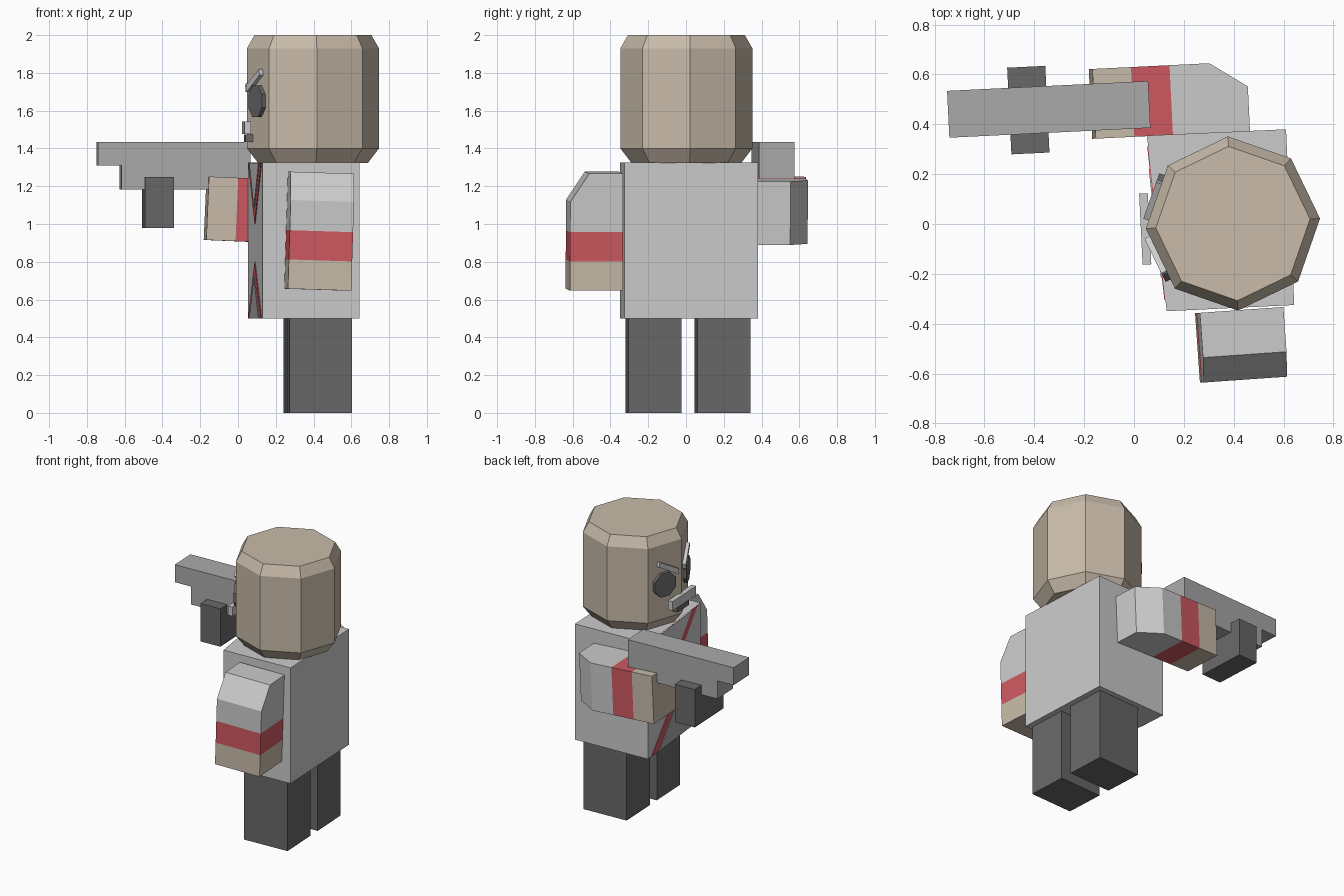
import bpy, bmesh, math
from mathutils import Matrix, Vector

if "Cube" in bpy.data.objects:
    bpy.data.objects.remove(bpy.data.objects["Cube"])

YAW = math.radians(2.8)


def material(name, r, g, b):
    m = bpy.data.materials.new(name)
    m.diffuse_color = (r, g, b, 1)
    m.use_nodes = True
    m.node_tree.nodes["Principled BSDF"].inputs["Base Color"].default_value = m.diffuse_color
    return m


TAN = material("tan", 0.58, 0.5, 0.4)
RED = material("red", 0.62, 0.1, 0.12)
BLACK = material("black", 0.14, 0.14, 0.14)
DARK = material("dark grey", 0.4, 0.4, 0.4)
CLOTH = material("cloth", 0.72, 0.72, 0.72)
WHITE = material("white", 0.88, 0.88, 0.88)


def finish(name, bm, mat, matrix=None):
    if matrix:
        bm.transform(matrix)
    bmesh.ops.recalc_face_normals(bm, faces=bm.faces)
    me = bpy.data.meshes.new(name)
    bm.to_mesh(me)
    bm.free()
    me.materials.append(mat)
    ob = bpy.data.objects.new(name, me)
    bpy.context.collection.objects.link(ob)
    return ob


def prism(name, pts, vec, mat, matrix=None):
    """Polygon swept along a vector."""
    bm = bmesh.new()
    face = bm.faces.new([bm.verts.new(p) for p in pts])
    ext = bmesh.ops.extrude_face_region(bm, geom=[face], use_keep_orig=True)
    verts = [v for v in ext["geom"] if isinstance(v, bmesh.types.BMVert)]
    bmesh.ops.translate(bm, verts=verts, vec=vec)
    return finish(name, bm, mat, matrix)


def box(name, centre, size, mat, rot=None):
    bm = bmesh.new()
    bmesh.ops.create_cube(bm, size=1)
    rot = rot or Matrix.Rotation(YAW, 4, 'Z')
    return finish(name, bm, mat, Matrix.Translation(centre) @ rot @ Matrix.Diagonal((*size, 1)))


def basis(x, y, z):
    return Matrix((x, y, z)).transposed().to_4x4()


# Legs
box("left_leg", (0.413, 0.193, 0.25), (0.332, 0.28, 0.5), BLACK)
box("right_leg", (0.431, -0.172, 0.25), (0.332, 0.28, 0.5), BLACK)

# Torso
A, B = Vector((0.052, 0.355, 0)), Vector((0.131, -0.35, 0))
prism("torso", [(p[0], p[1], 0.5) for p in (A, B, (0.643, -0.325), (0.61, 0.38))],
      (0, 0, 0.825), CLOTH)

# Coat front: collar opening and hem opening, each with red trim
across = (B - A).normalized()
out = Vector((across.y, -across.x, 0))
front = Matrix.Translation((A + B) / 2) @ basis(across, out, Vector((0, 0, 1)))
for part, edge, tip, fill in (("collar", 1.324, 1.0, WHITE), ("hem", 0.501, 0.8, DARK)):
    inner = tip + (edge - tip) * 0.27
    for name, w, t, d, m in ((part + "_trim", 0.31, tip, 0.004, RED),
                             (part + "_opening", 0.22, inner, 0.008, fill)):
        prism(name, [(-w, 0, edge), (w, 0, edge), (0, 0, t)], (0, d, 0), m, front)

# Arms: local z runs hand to shoulder, local y points outward
ARM = 0.31


def arm(side, matrix):
    h, w = 0.14, 0.168
    shapes = (("hand", TAN, [(-h, -ARM), (h, -ARM), (h, -0.155), (-h, -0.155)]),
              ("cuff", RED, [(-h, -0.155), (h, -0.155), (h, 0.0), (-h, 0.0)]),
              ("sleeve", CLOTH, [(-h, 0.0), (h, 0.0), (h, 0.16), (0.04, ARM), (-h, ARM)]))
    for part, mat, prof in shapes:
        prism(f"{side}_{part}", [(-w, y, z) for y, z in prof], (2 * w, 0, 0), mat, matrix)


arm("right", Matrix.Translation((0.432, -0.485, 0.962)) @ Matrix.Rotation(math.radians(4), 4, 'Z')
    @ Matrix.Rotation(math.radians(1.8), 4, 'Y')
    @ basis(Vector((-1, 0, 0)), Vector((0, -1, 0)), Vector((0, 0, 1))))
arm("left", Matrix.Translation((0.142, 0.497, 1.07)) @ Matrix.Rotation(YAW, 4, 'Z')
    @ Matrix.Rotation(math.radians(2.5), 4, 'Y')
    @ basis(Vector((0, 0, 1)), Vector((0, 1, 0)), Vector((1, 0, 0))))

# Head: eight-sided barrel
HC = Vector((0.397, 0.002, 0))
bm = bmesh.new()
rings = []
for r, z in ((0.29, 1.322), (0.35, 1.4), (0.35, 1.93), (0.31, 2.0)):
    rings.append([bm.verts.new((HC.x + r * math.cos(a), HC.y + r * math.sin(a), z))
                  for a in (math.radians(3.3 + 45 * k) for k in range(8))])
for lo, hi in zip(rings, rings[1:]):
    for k in range(8):
        bm.faces.new((lo[k], lo[k - 1], hi[k - 1], hi[k]))
bm.faces.new(rings[0])
bm.faces.new(rings[-1])
finish("head", bm, TAN)

# Eyes and brows on the two front facets
for side, deg, s in (("left", 160.8, -1), ("right", 205.8, 1)):
    n = Vector((math.cos(math.radians(deg)), math.sin(math.radians(deg)), 0))
    t = Vector((-n.y, n.x, 0))
    frame = Matrix.Translation(HC) @ basis(t, n, Vector((0, 0, 1)))
    prism(side + "_eye", [(0.09 * math.cos(a) + s * 0.01, 0.31, 1.65 + 0.09 * math.sin(a))
                          for a in (math.pi / 4 * (k + 0.5) for k in range(8))],
          (0, 0.035, 0), BLACK, frame)
    prism(side + "_brow", [(s * u, 0.318, z) for u, z in
                           ((-0.09, 1.70), (0.065, 1.79), (0.055, 1.82), (-0.1, 1.735))],
          (0, 0.028, 0), CLOTH, frame)

# Moustache and mouth
box("moustache", (0.045, -0.02, 1.51), (0.035, 0.285, 0.065), WHITE)
box("mouth", (0.055, -0.02, 1.455), (0.04, 0.14, 0.04), BLACK)

# Gun: stepped side profile, with a wide black magazine
gun = Matrix.Translation((-0.342, 0.46, 0)) @ Matrix.Rotation(YAW, 4, 'Z')
prism("gun_body", [(x, -0.094, z) for x, z in ((-0.404, 1.31), (-0.28, 1.31), (-0.28, 1.182),
                                               (0.404, 1.182), (0.404, 1.435), (-0.404, 1.435))],
      (0, 0.188, 0), DARK, gun)
box("gun_magazine", (-0.424, 0.457, 1.115), (0.153, 0.348, 0.27), BLACK)
